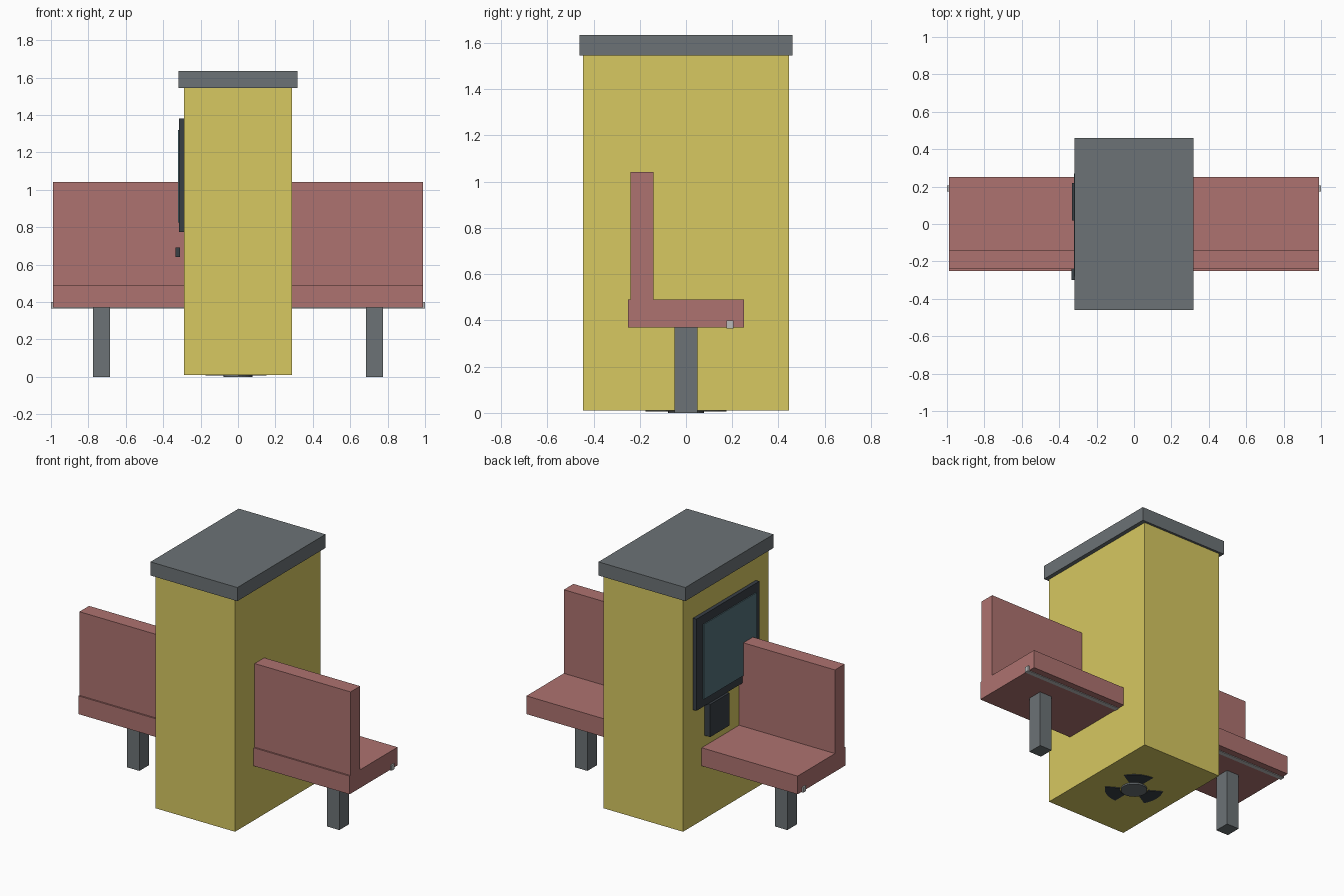
import bpy, bmesh
from math import radians, cos, sin

if "Cube" in bpy.data.objects:
    bpy.data.objects.remove(bpy.data.objects["Cube"])


def material(name, rgb):
    m = bpy.data.materials.new(name)
    m.diffuse_color = (*rgb, 1)
    m.use_nodes = True
    m.node_tree.nodes["Principled BSDF"].inputs["Base Color"].default_value = m.diffuse_color
    return m


yellow = material("yellow_paint", (0.68, 0.58, 0.12))
red = material("red_padding", (0.42, 0.17, 0.16))
grey = material("grey_metal", (0.15, 0.17, 0.18))
dark = material("dark_plastic", (0.04, 0.05, 0.06))
glass = material("teal_glass", (0.09, 0.17, 0.2))
steel = material("light_steel", (0.5, 0.5, 0.5))


def finish(name, bm, mat):
    bmesh.ops.recalc_face_normals(bm, faces=bm.faces)
    mesh = bpy.data.meshes.new(name)
    bm.to_mesh(mesh)
    bm.free()
    mesh.materials.append(mat)
    ob = bpy.data.objects.new(name, mesh)
    bpy.context.collection.objects.link(ob)
    return ob


def box(name, x, y, z, mat, mirror=False):
    """Box from (min, max) ranges, optionally mirrored across x = 0."""
    bm = bmesh.new()
    bmesh.ops.create_cube(bm, size=1)
    for v in bm.verts:
        v.co = [(a + b) / 2 + c * (b - a) for (a, b), c in zip((x, y, z), v.co)]
    ob = finish(name, bm, mat)
    if mirror:
        ob.modifiers.new("mirror", 'MIRROR')
    return ob


def prism(name, outline, z0, z1, mat):
    """Extrude a flat outline from z0 to z1."""
    bm = bmesh.new()
    face = bm.faces.new([bm.verts.new((x, y, z0)) for x, y in outline])
    ext = bmesh.ops.extrude_face_region(bm, geom=[face])
    verts = [g for g in ext["geom"] if isinstance(g, bmesh.types.BMVert)]
    bmesh.ops.translate(bm, verts=verts, vec=(0, 0, z1 - z0))
    return finish(name, bm, mat)


def arc(r, a0, a1, n):
    return [(r * cos(radians(a0 + (a1 - a0) * i / n)),
             r * sin(radians(a0 + (a1 - a0) * i / n))) for i in range(n + 1)]


# Central cabinet and lid
box("cabinet", (-0.29, 0.29), (-0.445, 0.445), (0.01, 1.545), yellow)
box("lid", (-0.317, 0.317), (-0.46, 0.46), (1.545, 1.635), grey)

# Seats, backrests, legs and rails on both sides
box("seat", (0.29, 0.99), (-0.25, 0.25), (0.37, 0.49), red, True)
box("backrest", (0.29, 0.99), (-0.24, -0.14), (0.49, 1.042), red, True)
box("leg", (0.685, 0.775), (-0.05, 0.05), (0, 0.37), grey, True)
box("seat_rail", (0.29, 1.0), (0.175, 0.205), (0.366, 0.4), steel, True)

# Screen and controls on the left side
box("screen_frame", (-0.315, -0.29), (-0.315, 0.34), (0.775, 1.38), dark)
box("screen", (-0.321, -0.31), (-0.28, 0.27), (0.825, 1.32), glass)
box("control_panel", (-0.331, -0.29), (0.02, 0.22), (0.56, 0.775), dark)
box("side_handle", (-0.333, -0.309), (-0.30, -0.16), (0.64, 0.692), dark)

# Vent fan beneath the cabinet
prism("fan_hub", arc(0.078, 0, 345, 23), 0.0, 0.01, grey)
for i, angle in enumerate((60, 180, 300)):
    blade = arc(0.175, angle - 30, angle + 30, 8) + arc(0.085, angle + 30, angle - 30, 8)
    prism(f"fan_blade_{i + 1}", blade, 0.006, 0.01, dark)
